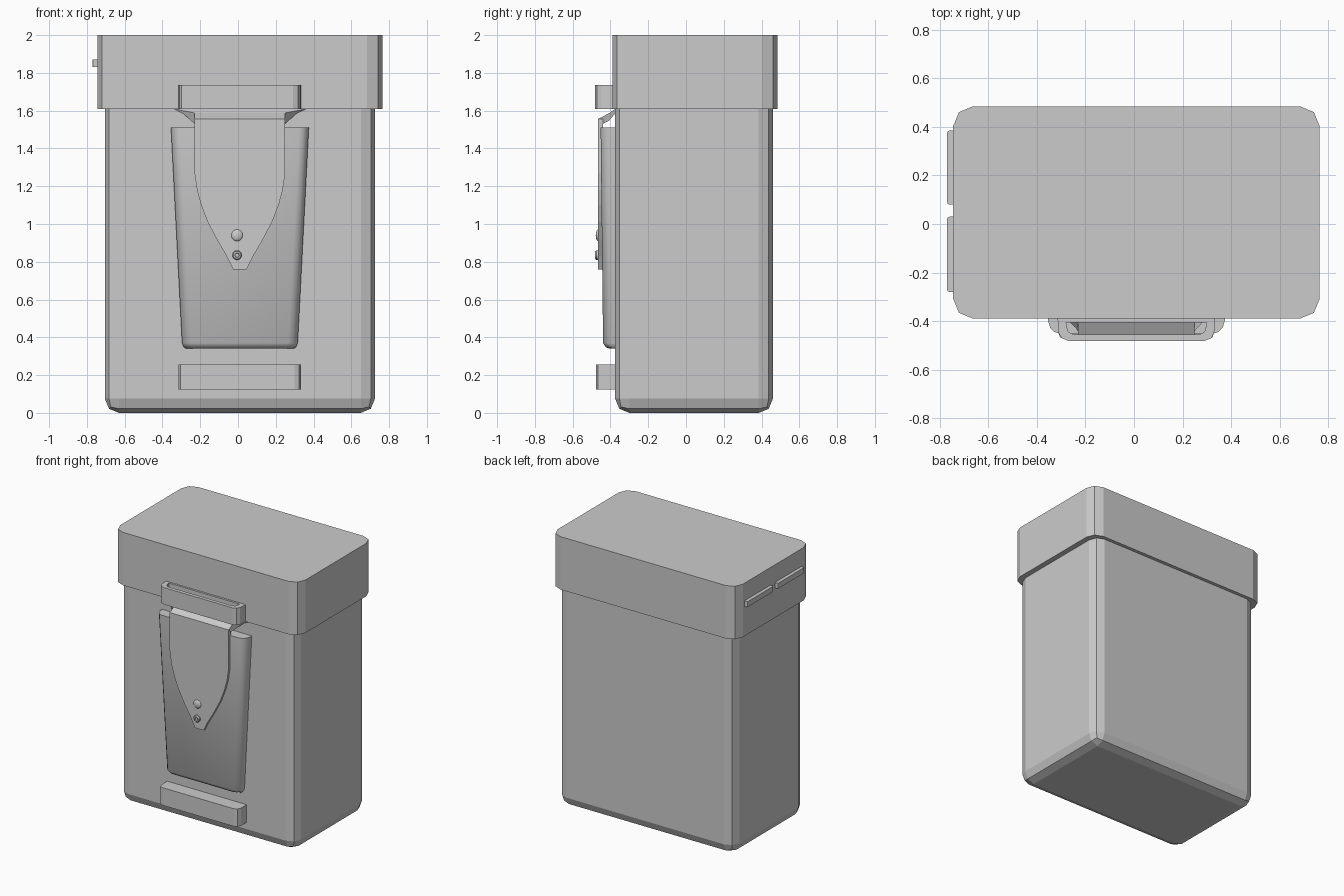
import bpy, bmesh, math
from mathutils import Matrix

if "Cube" in bpy.data.objects:
    bpy.data.objects.remove(bpy.data.objects["Cube"])

CX = 0.01  # shared centre line of the box in x


def finish(name, bm, smooth=None):
    bmesh.ops.recalc_face_normals(bm, faces=bm.faces[:])
    me = bpy.data.meshes.new(name)
    bm.to_mesh(me)
    bm.free()
    ob = bpy.data.objects.new(name, me)
    bpy.context.collection.objects.link(ob)
    if smooth:
        bpy.ops.object.select_all(action='DESELECT')
        ob.select_set(True)
        bpy.context.view_layer.objects.active = ob
        bpy.ops.object.shade_smooth_by_angle(angle=math.radians(smooth))
    return ob


def box(name, x, y, z, r=0, pick=lambda a, b: True, segs=2):
    """Box from ranges; edges whose end points satisfy pick are bevelled."""
    bm = bmesh.new()
    bmesh.ops.create_cube(bm, size=1)
    for v in bm.verts:
        for i, (lo, hi) in enumerate((x, y, z)):
            v.co[i] = lo if v.co[i] < 0 else hi
    if r:
        edges = [e for e in bm.edges if pick(e.verts[0].co, e.verts[1].co)]
        bmesh.ops.bevel(bm, geom=edges, offset=r, segments=segs, profile=0.5,
                        affect='EDGES')
    return finish(name, bm)


def upright(a, b):
    return abs(a.z - b.z) > 0.01


def prism(name, outline, y0, y1):
    """Extrude an (x, z) outline from y0 to y1."""
    bm = bmesh.new()
    f = bm.faces.new([bm.verts.new((x, y0, z)) for x, z in outline])
    new = bmesh.ops.extrude_face_region(bm, geom=[f])['geom']
    for v in new:
        if isinstance(v, bmesh.types.BMVert):
            v.co.y = y1
    return finish(name, bm)


# Case: rounded sides and bottom, flat top hidden in the lid
box("case_body", (-0.705, 0.725), (-0.375, 0.46), (0, 1.65), 0.075,
    lambda a, b: min(a.z, b.z) < 1)

# Lid in two stacked pieces
LX, LY = (-0.745, 0.765), (-0.39, 0.485)
box("lid_rim", LX, LY, (1.61, 1.87), 0.082, upright)
box("lid_top", LX, LY, (1.87, 2.0), 0.082, upright)

# Hinges on the left side
for i, y in enumerate(((-0.28, 0.03), (0.08, 0.385))):
    box(f"hinge_{i + 1}", (-0.77, -0.74), y, (1.83, 1.87), 0.01,
        lambda a, b: upright(a, b) and a.x < -0.76)

# Lower strap block
box("lower_strap_block", (-0.315, 0.333), (-0.477, -0.37), (0.125, 0.255), 0.035,
    lambda a, b: upright(a, b) and a.y < -0.4)

# Upper strap loop: outer and inner paths bridged into an open band
outer = [(-0.315, -0.385), (-0.31, -0.45), (-0.298, -0.47), (-0.27, -0.482),
         (0.29, -0.482), (0.318, -0.47), (0.33, -0.45), (0.335, -0.385)]
inner = [(-0.28, -0.405), (-0.275, -0.43), (-0.27, -0.445), (-0.25, -0.455),
         (0.27, -0.455), (0.29, -0.445), (0.295, -0.43), (0.3, -0.405)]
bm = bmesh.new()
rings = [[bm.verts.new((x, y, z)) for x, y in path]
         for path, z in ((outer, 1.61), (outer, 1.735), (inner, 1.735), (inner, 1.61))]
for k in range(4):
    a, b = rings[k], rings[(k + 1) % 4]
    for i in range(8):
        j = (i + 1) % 8
        bm.faces.new((a[i], a[j], b[j], b[i]))
finish("upper_strap_loop", bm)

# Tapered front pouch: rows of (z, half width, front y)
rows = [(0.34, 0.285, -0.405), (0.348, 0.297, -0.425), (0.37, 0.306, -0.439),
        (1.51, 0.365, -0.452)]
bm = bmesh.new()
loops = []
for z, w, y in rows:
    half = [(w, -0.37), (w, -0.395), (w - 0.01, y + 0.024),
            (w - 0.026, y + 0.008), (w - 0.05, y)]
    path = half + [(-x, yy) for x, yy in reversed(half)]
    loops.append([bm.verts.new((CX + x, yy, z)) for x, yy in path])
for a, b in zip(loops, loops[1:]):
    for i in range(10):
        j = (i + 1) % 10
        bm.faces.new((a[i], a[j], b[j], b[i]))
bm.faces.new(loops[0])
bm.faces.new(loops[-1])
finish("front_pouch", bm, 40)

# Closing flap: straight sides curving to a blunt tip
half = [(0.24, 1.555), (0.24, 1.27), (0.227, 1.18), (0.205, 1.1), (0.17, 1.01),
        (0.12, 0.915), (0.07, 0.83), (0.035, 0.76)]
outline = [(CX + x, z) for x, z in half] + [(CX - x, z) for x, z in reversed(half)]
prism("pouch_flap", outline, -0.466, -0.44)

# Flap bend joining the flap to the case, flaring out under the lid
bm = bmesh.new()
section = [(-0.466, 1.555, 0.24), (-0.405, 1.588, 0.24), (-0.375, 1.609, 0.35),
           (-0.375, 1.585, 0.3), (-0.41, 1.545, 0.24), (-0.44, 1.53, 0.24)]
sides = [[bm.verts.new((CX + s * w, y, z)) for y, z, w in section] for s in (-1, 1)]
for i in range(6):
    j = (i + 1) % 6
    bm.faces.new((sides[0][i], sides[0][j], sides[1][j], sides[1][i]))
for s in sides:
    bm.faces.new(s)
finish("flap_bend", bm)

# Domed stud
bm = bmesh.new()
bmesh.ops.create_uvsphere(bm, u_segments=20, v_segments=10, radius=0.031)
bmesh.ops.transform(bm, verts=bm.verts[:], matrix=Matrix.Translation(
    (-0.005, -0.464, 0.94)) @ Matrix.Diagonal((1, 0.45, 1, 1)))
finish("upper_stud", bm, 40)

# Ring stud lathed from a small (radius, y) profile
bm = bmesh.new()
profile = [(0.025, -0.46), (0.025, -0.475), (0.02, -0.482), (0.012, -0.482),
           (0.01, -0.474), (0, -0.474)]
vs = [bm.verts.new((r, y, 0)) for r, y in profile]
es = [bm.edges.new(p) for p in zip(vs, vs[1:])]
bmesh.ops.spin(bm, geom=vs + es, cent=(0, 0, 0), axis=(0, 1, 0),
               angle=2 * math.pi, steps=20)
bmesh.ops.remove_doubles(bm, verts=bm.verts[:], dist=0.0005)
bmesh.ops.translate(bm, verts=bm.verts[:], vec=(-0.005, 0, 0.835))
finish("lower_stud", bm, 35)
